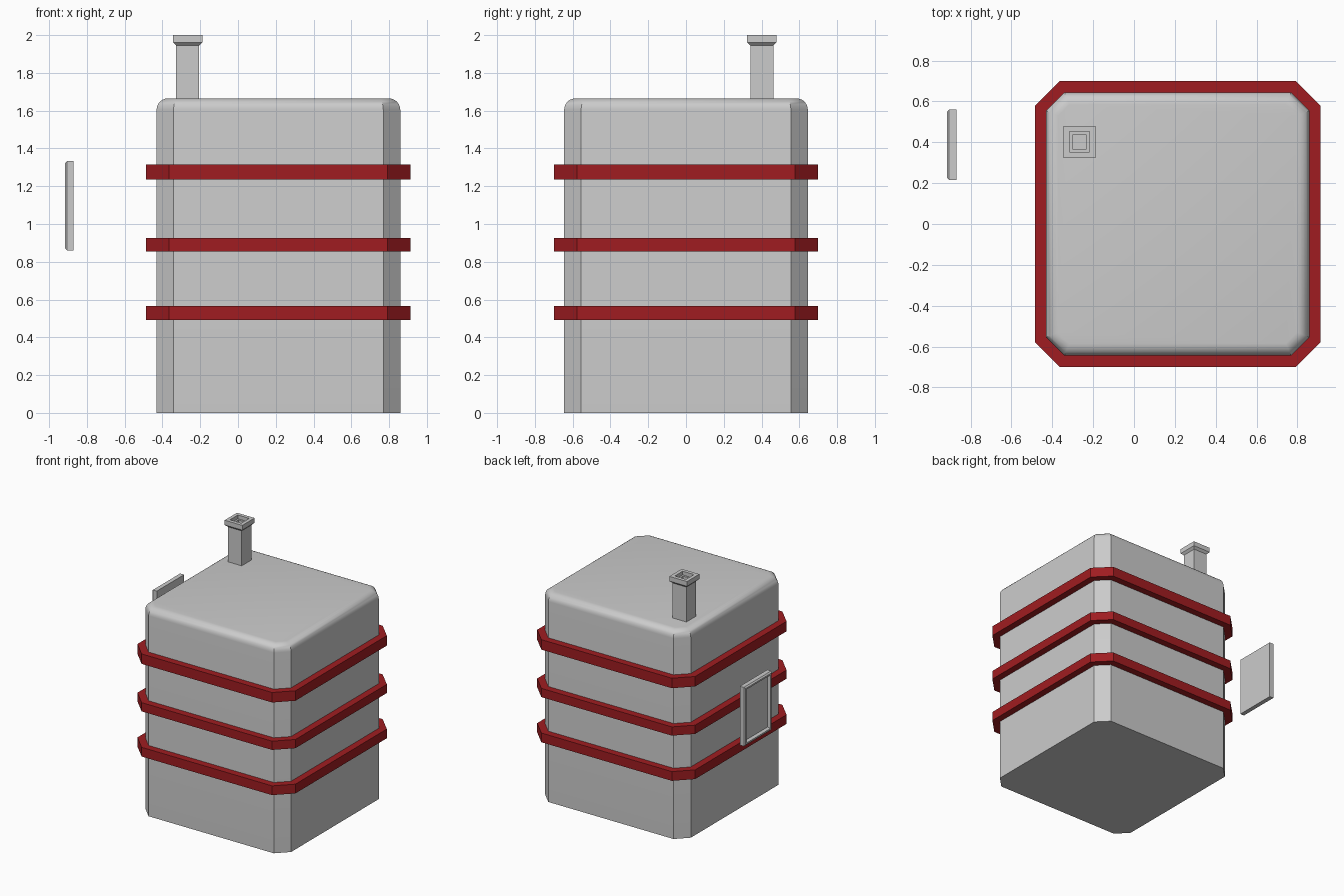
import bpy, bmesh, math

if "Cube" in bpy.data.objects:
    bpy.data.objects.remove(bpy.data.objects["Cube"])


def loft(name, rings, closed=False, mat=None, smooth=False):
    """Skin a stack of matching rings; cap both ends unless closed into a loop."""
    bm = bmesh.new()
    vs = [[bm.verts.new(p) for p in r] for r in rings]
    n = len(vs[0])
    for k in range(len(vs) if closed else len(vs) - 1):
        a, b = vs[k], vs[(k + 1) % len(vs)]
        for i in range(n):
            j = (i + 1) % n
            bm.faces.new((a[i], a[j], b[j], b[i]))
    if not closed:
        bm.faces.new(vs[0])
        bm.faces.new(vs[-1])
    bmesh.ops.recalc_face_normals(bm, faces=bm.faces)
    me = bpy.data.meshes.new(name)
    bm.to_mesh(me)
    bm.free()
    ob = bpy.data.objects.new(name, me)
    bpy.context.collection.objects.link(ob)
    if mat:
        me.materials.append(mat)
    if smooth:
        bpy.context.view_layer.objects.active = ob
        ob.select_set(True)
        bpy.ops.object.shade_smooth_by_angle(angle=math.radians(30))
        ob.select_set(False)
    return ob


def octagon(h, c, z, cx=0.214):
    """Square ring of half size h with corners cut by c."""
    k = h - c
    pts = [(h, -k), (h, k), (k, h), (-k, h), (-h, k), (-h, -k), (-k, -h), (k, -h)]
    return [(cx + x, y, z) for x, y in pts]


def rect(cx, cy, hx, hy, z):
    return [(cx + x * hx, cy + y * hy, z) for x, y in ((-1, -1), (1, -1), (1, 1), (-1, 1))]


red = bpy.data.materials.new("red")
red.diffuse_color = (0.35, 0.012, 0.015, 1)
red.use_nodes = True
red.node_tree.nodes["Principled BSDF"].inputs["Base Color"].default_value = red.diffuse_color

# Main body: cut corners, rounded top edge
H, C, TOP, R = 0.645, 0.09, 1.665, 0.06
rings = [octagon(H, C, 0)]
for i in range(7):
    a = math.radians(15 * i)
    d = R * (1 - math.cos(a))
    rings.append(octagon(H - d, C - d * (2 - math.sqrt(2)), TOP - R + R * math.sin(a)))
loft("body", rings, smooth=True)

# Red bands around the body
for name, z0, z1 in (("lower_band", 0.493, 0.567), ("middle_band", 0.855, 0.925), ("upper_band", 1.235, 1.315)):
    loft(name, [octagon(0.70, 0.122, z0), octagon(0.70, 0.122, z1),
                octagon(0.63, 0.09, z1), octagon(0.63, 0.09, z0)], closed=True, mat=red)

# Chimney with flared rim and hollow top
profile = [(0.061, 1.65), (0.061, 1.945), (0.078, 1.962), (0.078, 2.0), (0.05, 2.0), (0.05, 1.97), (0.035, 1.97), (0.035, 1.90)]
loft("chimney", [rect(-0.267, 0.402, h, h, z) for h, z in profile])

# Framed panel on the left: bevelled rim, recessed face towards -x
panel = [(0.0, -0.87), (0.0, -0.905), (0.01, -0.915), (0.022, -0.915), (0.032, -0.895)]
loft("side_panel", [[(x, y, z) for z, y, _ in rect(1.097, 0.388, 0.236 - d, 0.173 - d, 0)]
                    for d, x in panel])
